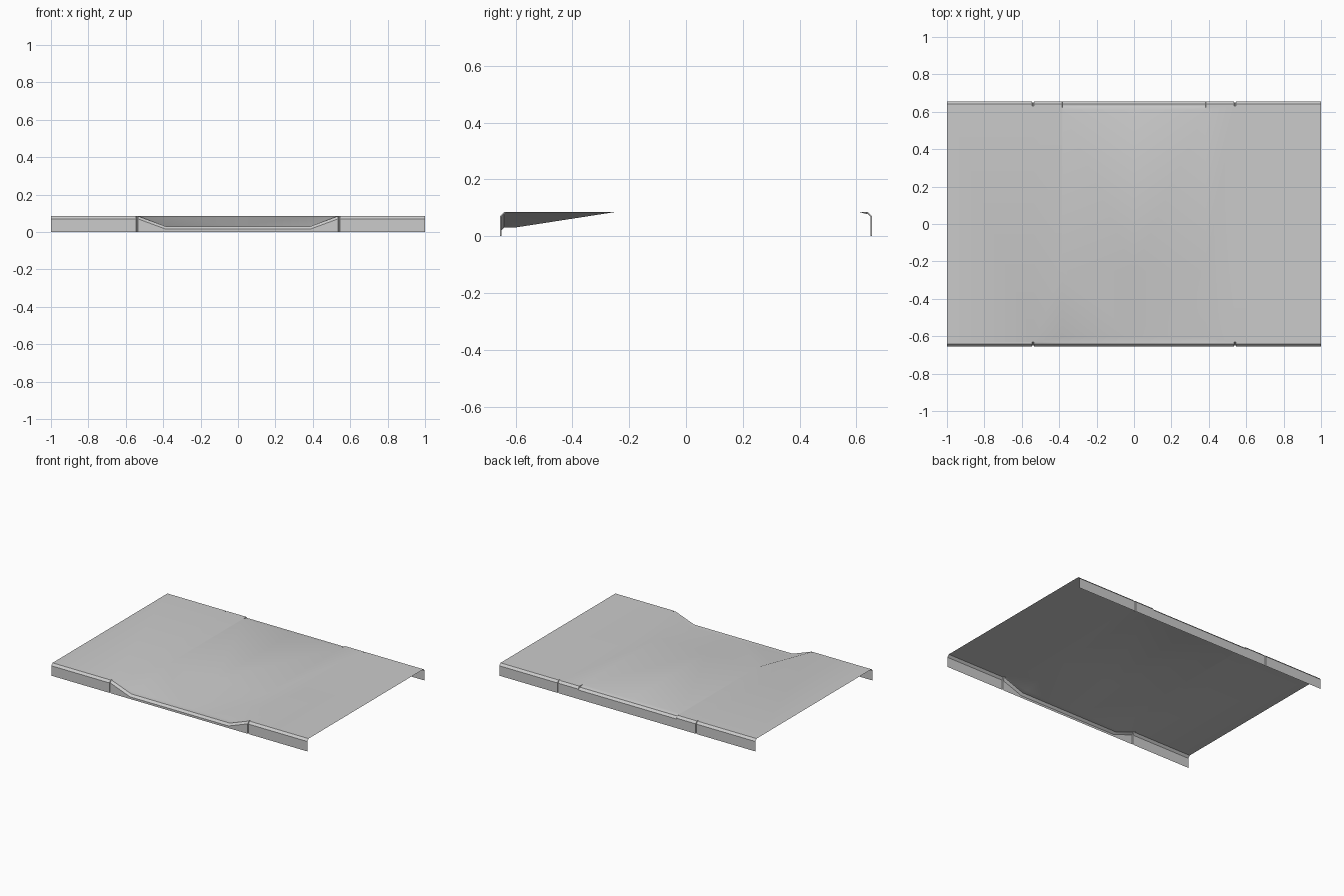
import bpy, bmesh

if "Cube" in bpy.data.objects:
    bpy.data.objects.remove(bpy.data.objects["Cube"])

H = 0.085          # pavement height
LOW = 0.03         # lowered kerb height at the front
BACK = 0.079       # slightly lowered kerb at the back
EDGE = 0.632       # seam between kerb and pavement


def finish(name, bm):
    mesh = bpy.data.meshes.new(name)
    bm.to_mesh(mesh)
    bm.free()
    ob = bpy.data.objects.new(name, mesh)
    bpy.context.collection.objects.link(ob)
    # only the right half is built
    mod = ob.modifiers.new("mirror", 'MIRROR')
    mod.use_axis[0] = True
    mod.use_clip = True
    mod.merge_threshold = 0.0005
    bpy.ops.object.select_all(action='DESELECT')
    bpy.context.view_layer.objects.active = ob
    ob.select_set(True)
    bpy.ops.object.shade_smooth_by_angle(angle=0.5)
    return ob


def kerb(name, side, stations):
    """Sweep the kerb section through (x, height, groove depth) stations."""
    bm = bmesh.new()
    rows = []
    for x, h, d in stations:
        section = [(0.655 - d, 0), (0.655 - d, h - 0.015),
                   (0.641 - d / 2, h - d), (EDGE, h)]
        rows.append([bm.verts.new((x, side * y, z)) for y, z in section])
    for a, b in zip(rows, rows[1:]):
        for j in range(3):
            f = [a[j], a[j + 1], b[j + 1], b[j]]
            bm.faces.new(f if side < 0 else f[::-1])
    return finish(name, bm)


# kerbs with a joint groove at x = 0.54
joint = [(1, H, 0), (0.546, H, 0), (0.544, H, 0.006),
         (0.536, H, 0.006), (0.534, H, 0)]
kerb("front_kerb", -1, joint + [(0.385, LOW, 0), (0, LOW, 0)])
kerb("back_kerb", 1, joint + [(0.385, H, 0), (0.382, BACK, 0), (0, BACK, 0)])

# pavement sheet with front ramp, flared sides and shallow back lip
X0, X1, X2 = 0.534, 0.385, 0.382
A, B = (X0, -EDGE, H), (X0, EDGE, H)
C, D = (X1, -EDGE, LOW), (X1, -0.605, LOW)
R, L = (X1, -0.25, H), (X2, 0.61, H)
K, M = (X1, EDGE, H), (X2, EDGE, BACK)


def mid(p):
    return (0, p[1], p[2])


faces = [
    [A, (1, -EDGE, H), (1, EDGE, H), B],     # side field
    [A, B, K, L, R],                         # field beside the ramp
    [mid(R), R, L, mid(L)],                  # centre field
    [mid(D), D, R, mid(R)],                  # ramp
    [mid(C), C, D, mid(D)],                  # flat foot of the ramp
    [A, D, R], [A, C, D],                    # flare
    [mid(L), L, M, mid(M)], [L, K, M],       # back lip
]
bm = bmesh.new()
for pts in faces:
    f = bm.faces.new([bm.verts.new(p) for p in pts])
    f.normal_update()
    if f.normal.z < 0:
        f.normal_flip()
bmesh.ops.remove_doubles(bm, verts=bm.verts, dist=0.0005)
finish("pavement", bm)
